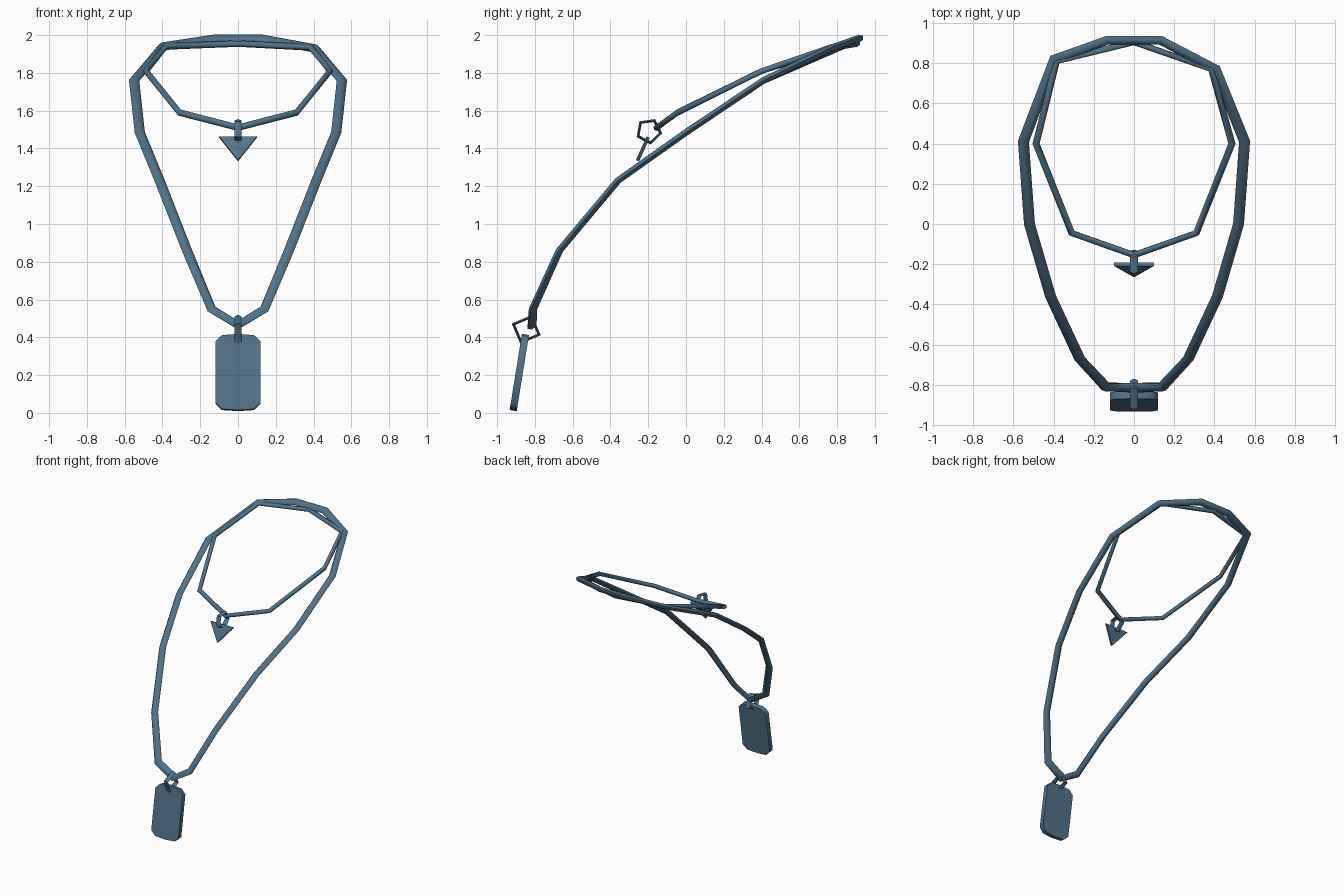
import bpy, bmesh, math
from mathutils import Vector

cube = bpy.data.objects.get("Cube")
if cube:
    bpy.data.objects.remove(cube)

steel = bpy.data.materials.new("blue steel")
steel.use_nodes = True
COLOR = (0.085, 0.17, 0.25, 1)
steel.diffuse_color = COLOR
steel.node_tree.nodes["Principled BSDF"].inputs["Base Color"].default_value = COLOR


def finish(name, bm, angle):
    bmesh.ops.recalc_face_normals(bm, faces=bm.faces)
    mesh = bpy.data.meshes.new(name)
    bm.to_mesh(mesh)
    bm.free()
    mesh.materials.append(steel)
    obj = bpy.data.objects.new(name, mesh)
    bpy.context.collection.objects.link(obj)
    bpy.ops.object.select_all(action="DESELECT")
    obj.select_set(True)
    bpy.context.view_layer.objects.active = obj
    bpy.ops.object.shade_smooth_by_angle(angle=math.radians(angle))
    return obj


def closed_tube(name, points, normal, width, depth, sides, angle=65):
    """Sweep an oval section round a closed path, with mitred corners."""
    pts = [Vector(p) for p in points]
    n = len(pts)
    bm = bmesh.new()
    rings = []
    for i, p in enumerate(pts):
        before = (p - pts[i - 1]).normalized()
        after = (pts[(i + 1) % n] - p).normalized()
        t = (before + after).normalized()
        b = Vector(normal)
        b = (b - t * b.dot(t)).normalized()
        s = t.cross(b) / max(t.dot(after), 0.6)
        ring = []
        for k in range(sides):
            a = 2 * math.pi * k / sides
            ring.append(bm.verts.new(p + s * width * math.cos(a) + b * depth * math.sin(a)))
        rings.append(ring)
    for i in range(n):
        r, q = rings[i], rings[(i + 1) % n]
        for k in range(sides):
            j = (k + 1) % sides
            bm.faces.new((r[k], r[j], q[j], q[k]))
    return finish(name, bm, angle)


def plate(name, outline, top, bottom, thickness, bulge=0.0, angle=50):
    """Flat (x, height 0..1) outline on a slope, bowed forward along its middle."""
    top, bottom = Vector(top), Vector(bottom)
    axis = top - bottom
    front = Vector((1, 0, 0)).cross(axis).normalized()
    half = max(x for x, h in outline)
    bm = bmesh.new()
    layers = []
    for side in (1, -1):
        layers.append([bm.verts.new(bottom + axis * h + Vector((x, 0, 0))
                       + front * (side * thickness / 2 + bulge * (1 - (x / half) ** 2)))
                       for x, h in outline])
    n = len(outline)
    # strips between the right half and its mirror, so the bow stays clean
    for layer in layers:
        for i in range(n // 2):
            quad = [layer[i], layer[i + 1], layer[n - 2 - i], layer[n - 1 - i]]
            quad = list(dict.fromkeys(quad))
            if len(quad) > 2 and i < n - 2 - i + 1:
                bm.faces.new(quad)
    for i in range(n):
        j = (i + 1) % n
        bm.faces.new((layers[0][i], layers[0][j], layers[1][j], layers[1][i]))
    return finish(name, bm, angle)


def mirrored(front, half, back=()):
    return [front] + half + list(back) + [(-x, y, z) for x, y, z in reversed(half)]


# Long outer chain; the back corners differ a little left to right
SLOPE = (0, -0.62, 0.78)
outer = mirrored((0, -0.815, 0.465), [
    (0.14, -0.81, 0.55), (0.27, -0.67, 0.86), (0.415, -0.36, 1.23), (0.52, 0.0, 1.485),
    (0.55, 0.41, 1.76), (0.405, 0.77, 1.93), (0.13, 0.915, 1.98)])
outer[9] = (-0.395, 0.82, 1.94)
closed_tube("long_chain", outer, SLOPE, 0.027, 0.02, 6)

# Short inner chain
inner = mirrored((0, -0.155, 1.51), [
    (0.31, -0.045, 1.59), (0.487, 0.40, 1.81), (0.385, 0.77, 1.935)], [(0, 0.905, 1.955)])
inner[5] = (-0.385, 0.81, 1.94)
closed_tube("short_chain", inner, SLOPE, 0.017, 0.017, 6)


# Pendant rings, standing in the side plane
def link(name, y, z, radius, count, turn):
    pts = [(0, y + radius * math.cos(turn + math.tau * k / count),
            z + radius * math.sin(turn + math.tau * k / count)) for k in range(count)]
    closed_tube(name, pts, (1, 0, 0), 0.007, 0.019, 4)


link("short_chain_ring", -0.197, 1.492, 0.063, 5, math.radians(62))
link("long_chain_ring", -0.846, 0.442, 0.073, 4, math.radians(68))

# Rectangular tag with clipped corners, bowed across its width
tag = [(0.04, 0), (0.085, 0.01), (0.12, 0.1), (0.12, 0.9), (0.085, 0.99), (0.04, 1)]
tag_halves = []
bm = bmesh.new()
TOP, BOTTOM = Vector((0, -0.85, 0.415)), Vector((0, -0.915, 0.012))
axis = TOP - BOTTOM
front = Vector((1, 0, 0)).cross(axis).normalized()
columns = [(-0.12, 0.1), (-0.085, 0.015), (0, 0), (0.085, 0.015), (0.12, 0.1)]
rows = []
for x, inset in columns:
    rows.append([bm.verts.new(BOTTOM + axis * h + Vector((x, 0, 0)) + front * d)
                 for h, d in ((inset, 0.019), (1 - inset, 0.019),
                              (1 - inset, -0.019), (inset, -0.019))])
for a, b in zip(rows, rows[1:]):
    for k in range(4):
        j = (k + 1) % 4
        bm.faces.new((a[k], a[j], b[j], b[k]))
bm.faces.new(rows[0])
bm.faces.new(rows[-1])
finish("tag_pendant", bm, 60)

# Pointed triangular pendant
plate("point_pendant", [(0.1, 1), (0, 0), (-0.1, 1)], (0, -0.2, 1.46), (0, -0.257, 1.335), 0.018)
